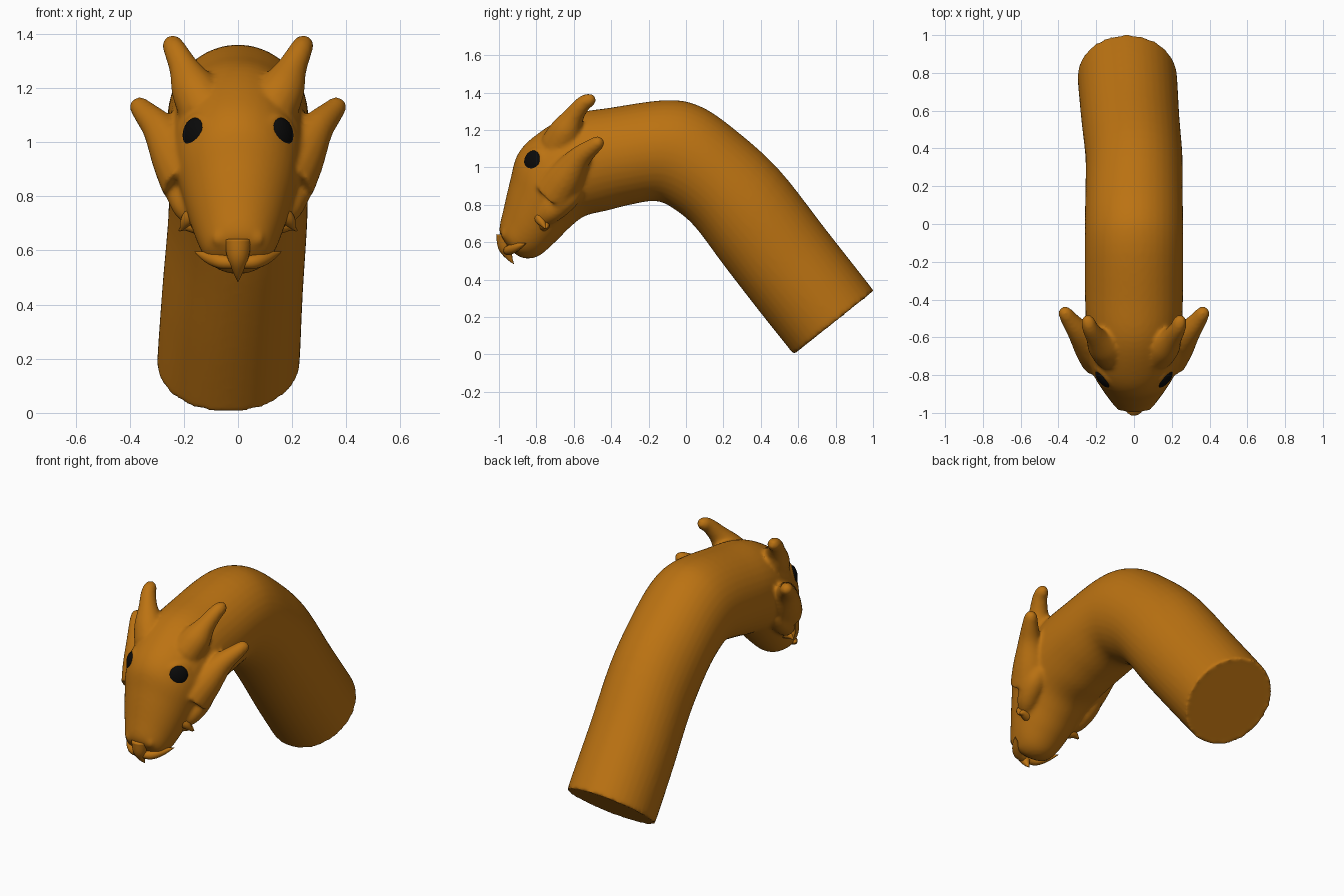
import bpy, bmesh, math
from mathutils import Vector as V

if "Cube" in bpy.data.objects:
    bpy.data.objects.remove(bpy.data.objects["Cube"])


def material(name, color):
    m = bpy.data.materials.new(name)
    m.diffuse_color = color
    m.use_nodes = True
    m.node_tree.nodes["Principled BSDF"].inputs["Base Color"].default_value = m.diffuse_color
    return m


SKIN = material("ochre_skin", (0.50, 0.17, 0.006, 1))
BLACK = material("eye_black", (0.003, 0.003, 0.003, 1))


def catmull(rows, steps):
    """Smoothly interpolate a list of number tuples."""
    out = []
    for i in range(len(rows) - 1):
        p0, p1, p2, p3 = (rows[min(max(j, 0), len(rows) - 1)] for j in range(i - 1, i + 3))
        for s in range(steps):
            t = s / steps
            out.append([0.5 * (2 * b + (c - a) * t + (2 * a - 5 * b + 4 * c - d) * t * t
                               + (3 * b - a - 3 * c + d) * t ** 3)
                        for a, b, c, d in zip(p0, p1, p2, p3)])
    return out + [list(rows[-1])]


def loft(name, rings, mat=SKIN):
    """Closed skin through rings of points."""
    bm = bmesh.new()
    loops = [[bm.verts.new(p) for p in r] for r in rings]
    n = len(loops[0])
    for a, b in zip(loops, loops[1:]):
        for i in range(n):
            bm.faces.new((a[i], a[(i + 1) % n], b[(i + 1) % n], b[i]))
    bm.faces.new(loops[0][::-1])
    bm.faces.new(loops[-1])
    bmesh.ops.recalc_face_normals(bm, faces=bm.faces)
    me = bpy.data.meshes.new(name)
    bm.to_mesh(me)
    bm.free()
    me.materials.append(mat)
    ob = bpy.data.objects.new(name, me)
    bpy.context.collection.objects.link(ob)
    return ob


def oval(c, u, w, n=40):
    return [c + u * math.cos(2 * math.pi * i / n) + w * math.sin(2 * math.pi * i / n) for i in range(n)]


def body(name, rows, steps=5):
    """Rows: x centre, top y, top z, bottom y, bottom z, half width."""
    rings = []
    for x, ty, tz, by, bz, hw in catmull(rows, steps):
        t, b = V((x, ty, tz)), V((x, by, bz))
        rings.append(oval((t + b) / 2, (t - b) / 2, V((hw, 0, 0))))
    return loft(name, rings)


def spike(name, rows, side=1, steps=5, n=16):
    """Tapered tube. Rows: x, y, z, radius."""
    pts = catmull([(r[0] * side, *r[1:]) for r in rows], steps)
    rings = []
    for i, p in enumerate(pts):
        d = V(pts[min(i + 1, len(pts) - 1)][:3]) - V(pts[max(i - 1, 0)][:3])
        u = d.cross(V((0.3, 0.9, -0.5))).normalized()
        rings.append(oval(V(p[:3]), u * p[3], d.normalized().cross(u) * p[3], n))
    return loft(name, rings)


def ball(name, loc, size, normal, mat=SKIN):
    bpy.ops.mesh.primitive_uv_sphere_add(segments=32, ring_count=16, location=loc)
    ob = bpy.context.object
    ob.name = name
    ob.scale = size
    ob.rotation_euler = V(normal).to_track_quat('Z', 'Y').to_euler()
    ob.data.materials.append(mat)
    bpy.ops.object.shade_smooth()
    return ob


# Head and neck in one sweep from snout to cut end
parts = [body("head_and_neck", [
    (0, -.975, .605, -.93, .55, .04),
    (0, -.998, .665, -.87, .515, .11),
    (0, -.975, .78, -.79, .525, .15),
    (0, -.94, .93, -.70, .60, .19),
    (0, -.90, 1.07, -.62, .68, .222),
    (0, -.80, 1.175, -.54, .74, .245),
    (0, -.62, 1.28, -.42, .77, .255),
    (0, -.40, 1.32, -.30, .80, .26),
    (0, -.10, 1.36, -.16, .82, .26),
    (0, .08, 1.325, -.06, .775, .26),
    (0, .27, 1.195, .05, .68, .258),
    (0, .50, .985, .20, .48, .257),
    (-.02, .75, .665, .385, .24, .26),
    (-.035, .985, .365, .56, .02, .263),
    (-.035, 1.0, .34, .575, .0, .255)])]

for s in (1, -1):
    # Upper horns
    parts.append(spike("horn", [(.12, -.68, 1.12, .10), (.165, -.64, 1.2, .085), (.20, -.60, 1.275, .056),
                                (.232, -.55, 1.34, .043), (.243, -.51, 1.362, .036), (.245, -.485, 1.37, .018)], s))
    # Swept cheek horns
    parts.append(spike("cheek_horn", [(.17, -.70, .86, .12), (.225, -.64, .95, .10), (.29, -.57, 1.05, .065),
                                      (.345, -.50, 1.11, .045), (.367, -.465, 1.135, .036), (.375, -.445, 1.147, .018)], s))
    # Jaw ridge and nostril bumps
    parts.append(spike("jaw_ridge", [(.13, -.79, .70, .03), (.18, -.72, .76, .06), (.20, -.64, .84, .07), (.2, -.58, .9, .05)], s))
    parts.append(ball("nostril_bump", (.07 * s, -.965, .645), (.026, .03, .026), (.4 * s, -1, 0)))
    # Eye socket rim
    bpy.ops.mesh.primitive_torus_add(major_radius=.062, minor_radius=.016, location=(.157 * s, -.812, 1.028))
    rim = bpy.context.object
    rim.rotation_euler = V((.75 * s, -.65, .15)).to_track_quat('Z', 'Y').to_euler()
    rim.data.materials.append(SKIN)
    parts.append(rim)

# Fuse the skin parts into one smooth surface
bpy.ops.object.select_all(action='DESELECT')
for p in parts:
    p.select_set(True)
bpy.context.view_layer.objects.active = parts[0]
bpy.ops.object.join()
skin = parts[0]
rm = skin.modifiers.new("fuse", 'REMESH')
rm.mode, rm.voxel_size, rm.use_smooth_shade = 'VOXEL', .011, True
sm = skin.modifiers.new("soften", 'SMOOTH')
sm.factor, sm.iterations = .5, 8

# Beak hook, lips, barbs and eyes
sharp = [spike("beak_hook", [(0, -.965, .64, .05), (0, -.965, .575, .04), (0, -.945, .52, .018), (0, -.92, .483, .001)])]
for s in (1, -1):
    sharp.append(spike("lip_spike", [(.0, -.955, .555, .022), (.06, -.945, .558, .026), (.11, -.905, .575, .022), (.16, -.855, .595, .001)], s))
    sharp.append(spike("jaw_barb", [(.14, -.80, .755, .03), (.185, -.775, .715, .026), (.215, -.75, .67, .001)], s))
    sharp.append(spike("jaw_barb_rear", [(.15, -.76, .69, .03), (.19, -.75, .69, .02), (.22, -.745, .672, .001)], s))
    ball("eye", (.160 * s, -.818, 1.03), (.058, .061, .03), (.75 * s, -.65, .12), BLACK)
for ob in sharp:
    for f in ob.data.polygons:
        f.use_smooth = True
